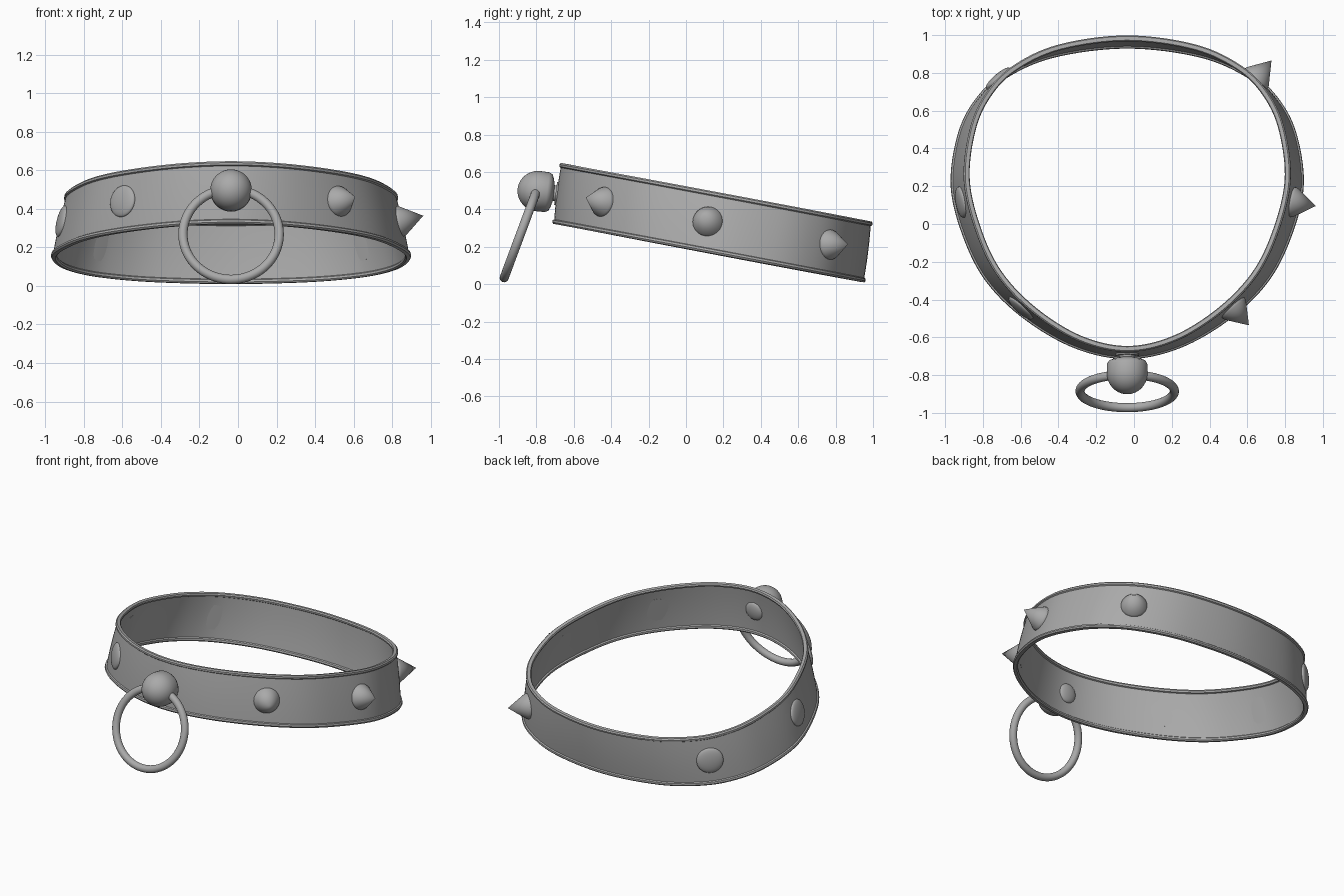
import bpy, bmesh, math
from mathutils import Vector, Matrix

if "Cube" in bpy.data.objects:
    bpy.data.objects.remove(bpy.data.objects["Cube"], do_unlink=True)

metal = bpy.data.materials.new("grey metal")
metal.use_nodes = True
GREY = (0.4, 0.4, 0.4, 1)
metal.diffuse_color = GREY
metal.node_tree.nodes["Principled BSDF"].inputs["Base Color"].default_value = GREY

CX = -0.036  # middle of the collar


def finish(bm, name, angle=40):
    bmesh.ops.recalc_face_normals(bm, faces=bm.faces[:])
    mesh = bpy.data.meshes.new(name)
    bm.to_mesh(mesh)
    bm.free()
    obj = bpy.data.objects.new(name, mesh)
    bpy.context.collection.objects.link(obj)
    mesh.materials.append(metal)
    bpy.ops.object.select_all(action='DESELECT')
    obj.select_set(True)
    bpy.context.view_layer.objects.active = obj
    bpy.ops.object.shade_smooth_by_angle(angle=math.radians(angle))
    return obj


def loft(bm, rings, close=False):
    """Bridge equal closed rings of points with quads."""
    rows = [[bm.verts.new(p) for p in ring] for ring in rings]
    n = len(rows[0])
    pairs = list(zip(rows, rows[1:] + rows[:1])) if close else list(zip(rows, rows[1:]))
    for a, b in pairs:
        for i in range(n):
            j = (i + 1) % n
            bm.faces.new((a[i], a[j], b[j], b[i]))
    return rows


# Half outline of the lower edge, front to back
half = [(0, -.70), (.27, -.645), (.53, -.497), (.73, -.305), (.85, -.08), (.92, .19),
        (.888, .455), (.80, .64), (.65, .783), (.39, .895), (0, .943)]
outline = [Vector(p) for p in half] + [Vector((-x, y)) for x, y in half[-2:0:-1]]


def edge(t):
    """Smooth closed curve through the outline points."""
    n = len(outline)
    i = math.floor(t)
    u = t - i
    a, b, c, d = (outline[(i + k) % n] for k in (-1, 0, 1, 2))
    return 0.5 * (2 * b + (c - a) * u + (2 * a - 5 * b + 4 * c - d) * u ** 2
                  + (3 * b - a - 3 * c + d) * u ** 3)


def base(t, v):
    """Tilted band that narrows sideways towards its upper edge."""
    p = edge(t)
    return Vector((CX + p.x * (1 - 0.08 * v), p.y + 0.04 * v,
                   0.325 - 0.189 * (p.y + 0.72) + 0.325 * v))


def normal(t, v):
    e = 0.02
    return (base(t + e, v) - base(t - e, v)).cross(base(t, v + e) - base(t, v - e)).normalized()


def surface(t, v, off):
    return base(t, v) + normal(t, v) * (off + 0.02 * v * (1 - v))


# Collar band with a rolled rim on both edges
outer = [(0, .010), (.025, .016), (.06, .014), (.075, .006)]
outer += [(k / 6, .006) for k in range(1, 6)]
outer += [(1 - v, o) for v, o in outer[3::-1]]
section = outer + [(v, -o) for v, o in reversed(outer)]
bm = bmesh.new()
STEPS = 8
loft(bm, [[surface(k / STEPS, v, o) for v, o in section]
          for k in range(len(outline) * STEPS)], close=True)
finish(bm, "collar_band", 35)


def lathe(name, profile, origin, axis, segments=40):
    """Spin (radius, distance) pairs around an axis; zero radius makes a tip."""
    turn = Vector(axis).to_track_quat('Z', 'Y').to_matrix().to_4x4()
    bm = bmesh.new()
    loft(bm, [[Vector((r * math.cos(a), r * math.sin(a), d))
               for a in (2 * math.pi * k / segments for k in range(segments))]
              for r, d in profile])
    bmesh.ops.remove_doubles(bm, verts=bm.verts[:], dist=1e-5)
    bm.transform(Matrix.Translation(origin) @ turn)
    return finish(bm, name)


def arc(radius, height, start, steps=10):
    """Quarter ellipse from full radius to the pole."""
    return [(radius * math.cos(q), start + height * math.sin(q))
            for q in (math.pi / 2 * k / steps for k in range(steps + 1))]


def nearest(x, y):
    return min((k / 50 for k in range(len(outline) * 50)),
               key=lambda t: (base(t, .5).xy - Vector((x, y))).length)


# Spikes on the left half, flat domed studs on the right half
spike = [(0, -.012), (.08, -.012), (.08, .004), (.076, .014), (0, .125)]
dome = [(0, -.012), (.083, -.012)] + arc(.083, .022, .002)
for place, x, y in (("front", .565, -.45), ("middle", .90, .11), ("back", .68, .77)):
    for kind, profile, side in (("spike", spike, 1), ("stud", dome, -1)):
        t = nearest(CX + side * x, y)
        lathe(f"{place}_{kind}", profile, surface(t, .5, .004), normal(t, .5))

# Front knob with its stem, and the rivet cap behind it
front = surface(0, .5, 0)
knob = [(0, -.01), (.045, -.01), (.042, .022), (.075, .03), (.098, .04), (.107, .058)]
knob += arc(.108, .112, .105, 14)
lathe("ring_knob", knob, front, normal(0, .5), 48)
lathe("inner_rivet", [(0, -.012), (.062, -.012)] + arc(.062, .022, .006),
      front, -normal(0, .5))

# Hanging ring
bpy.ops.mesh.primitive_torus_add(major_radius=.25, minor_radius=.024,
                                 major_segments=72, minor_segments=16)
ring = bpy.context.object
ring.name = "hanging_ring"
ring.data.transform(Matrix.Translation((CX, -.885, .268))
                    @ Vector((0, .47, -.175)).to_track_quat('Z', 'Y').to_matrix().to_4x4())
ring.data.materials.append(metal)
bpy.ops.object.shade_smooth()
